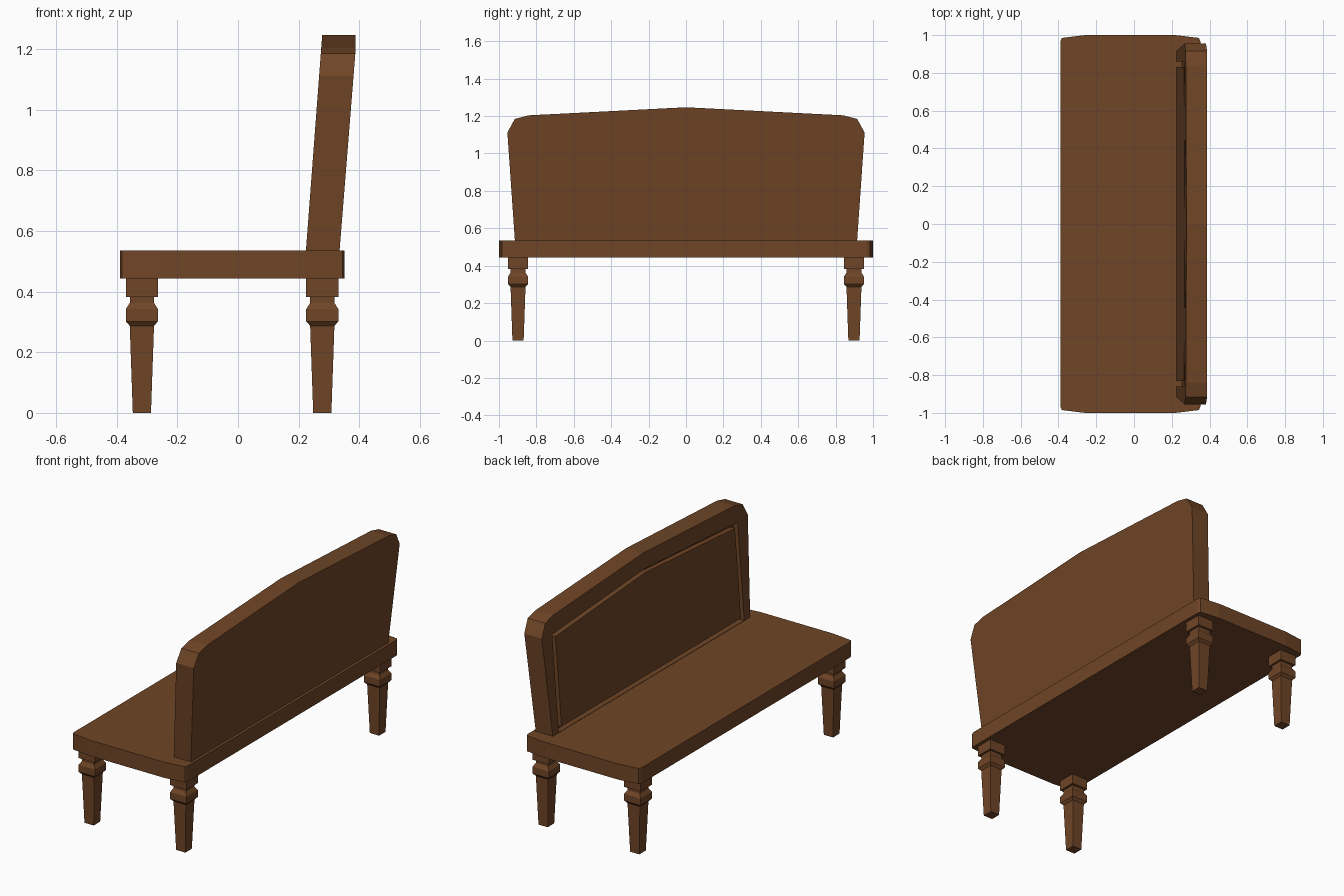
import bpy, bmesh

if "Cube" in bpy.data.objects:
    bpy.data.objects.remove(bpy.data.objects["Cube"])

wood = bpy.data.materials.new("brown_wood")
wood.diffuse_color = (0.16, 0.06, 0.02, 1)
wood.use_nodes = True
wood.node_tree.nodes["Principled BSDF"].inputs["Base Color"].default_value = wood.diffuse_color


def loft(name, rings):
    """Capped mesh through a list of equally long closed rings."""
    bm = bmesh.new()
    loops = [[bm.verts.new(p) for p in ring] for ring in rings]
    n = len(loops[0])
    for a, b in zip(loops, loops[1:]):
        for i in range(n):
            j = (i + 1) % n
            bm.faces.new((a[i], a[j], b[j], b[i]))
    bm.faces.new(loops[0])
    bm.faces.new(loops[-1])
    bmesh.ops.recalc_face_normals(bm, faces=bm.faces)
    me = bpy.data.meshes.new(name)
    bm.to_mesh(me)
    bm.free()
    me.materials.append(wood)
    ob = bpy.data.objects.new(name, me)
    bpy.context.collection.objects.link(ob)
    return ob


def mirrored(half, mid=()):
    """Close a (a, b) half outline by mirroring its first coordinate."""
    return list(half) + list(mid) + [(-a, b) for a, b in reversed(half)]


# Leaning planes of the backrest; the rear turns upright near the top
def front_x(z):
    return 0.224 + (z - 0.535) * 0.0755


def rear_x(z):
    return 0.335 + (min(z, 1.185) - 0.535) * 0.08


def leaning(name, outline, x0, x1):
    return loft(name, [[(f(z), y, z) for y, z in outline] for f in (x0, x1)])


# Seat: plank with slightly bowed ends
half = [(0.968, 0.351), (0.985, 0.344), (1.0, 0.22),
        (1.0, -0.26), (0.985, -0.382), (0.968, -0.389)]
seat = mirrored(half)
loft("seat", [[(x, y, z) for y, x in seat] for z in (0.443, 0.535)])

# Legs: square turned profile as (half width, height)
profile = [(0.030, 0), (0.040, 0.287), (0.053, 0.302), (0.053, 0.342),
           (0.040, 0.363), (0.040, 0.383), (0.053, 0.383), (0.053, 0.446)]
for x, place in ((-0.317, "front"), (0.278, "rear")):
    for y, side in ((-0.898, "right"), (0.898, "left")):
        loft(f"{place}_leg_{side}",
             [[(x + r * sx, y + r * sy, z) for sx, sy in
               ((-1, -1), (1, -1), (1, 1), (-1, 1))] for r, z in profile])

# Backrest board with peaked top
board = mirrored([(0.913, 0.50), (0.915, 0.535), (0.955, 1.112),
                  (0.915, 1.185), (0.84, 1.204)], [(0, 1.247)])
back = leaning("backrest_frame", board, front_x, rear_x)

# Recess in the board for the panel
recess = mirrored([(0.86, 0.537), (0.86, 1.10)], [(0, 1.155)])
cutter = leaning("recess_cutter", recess,
                 lambda z: front_x(z) - 0.05, lambda z: front_x(z) + 0.03)
cutter.hide_render = True
mod = back.modifiers.new("recess", "BOOLEAN")
mod.operation = "DIFFERENCE"
mod.solver = "EXACT"
mod.object = cutter
bpy.context.view_layer.objects.active = back
bpy.ops.object.modifier_apply(modifier=mod.name)
bpy.data.objects.remove(cutter)

# Panel flush with the frame, leaving a narrow groove around it
panel = mirrored([(0.832, 0.56), (0.832, 1.078)], [(0, 1.132)])
leaning("backrest_panel", panel, front_x, lambda z: front_x(z) + 0.035)
